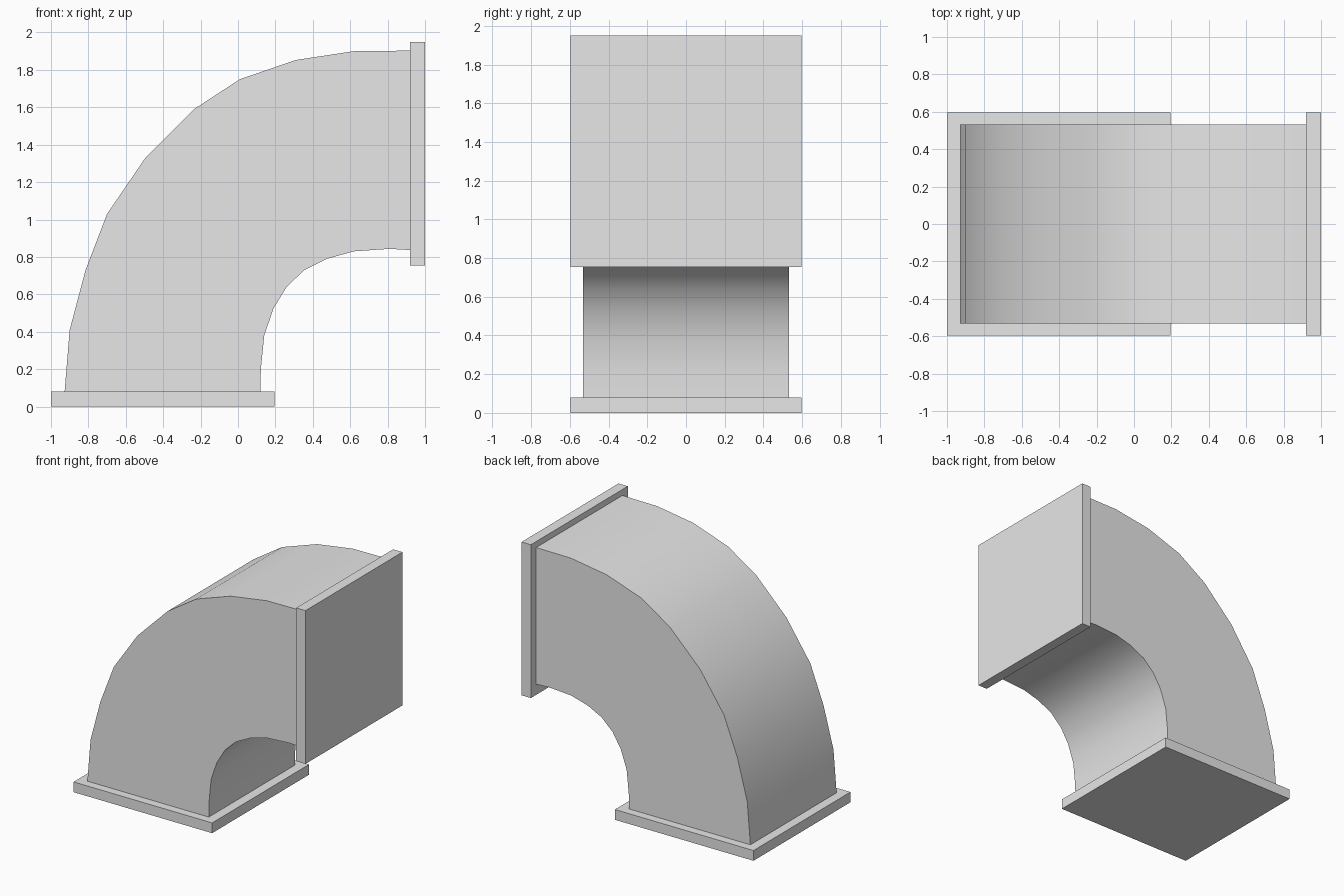
import bpy
import bmesh
from mathutils import Vector

cube = bpy.data.objects.get("Cube")
if cube:
    bpy.data.objects.remove(cube, do_unlink=True)

metal = bpy.data.materials.new("light_grey")
metal.use_nodes = True
GREY = (0.8, 0.8, 0.8, 1.0)
metal.diffuse_color = GREY
metal.node_tree.nodes["Principled BSDF"].inputs["Base Color"].default_value = GREY


def add_object(name, bm):
    bmesh.ops.recalc_face_normals(bm, faces=bm.faces)
    mesh = bpy.data.meshes.new(name)
    bm.to_mesh(mesh)
    bm.free()
    mesh.materials.append(metal)
    obj = bpy.data.objects.new(name, mesh)
    bpy.context.collection.objects.link(obj)
    return obj


def add_box(name, low, high):
    low, high = Vector(low), Vector(high)
    bm = bmesh.new()
    bmesh.ops.create_cube(bm, size=1)
    bmesh.ops.scale(bm, vec=high - low, verts=bm.verts)
    bmesh.ops.translate(bm, vec=(low + high) / 2, verts=bm.verts)
    return add_object(name, bm)


# Square flanges closing both ends
add_box("base_flange", (-1, -0.597, 0), (0.195, 0.597, 0.08))
add_box("end_flange", (0.92, -0.597, 0.755), (1, 0.597, 1.95))

# Curved duct: rectangular rings between the outer and inner bend (x, z)
outer = [(-0.927, 0.08), (-0.90, 0.41), (-0.815, 0.73), (-0.70, 1.03), (-0.495, 1.33),
         (-0.235, 1.59), (0.01, 1.75), (0.31, 1.853), (0.62, 1.90), (0.92, 1.903)]
inner = [(0.12, 0.08), (0.122, 0.20), (0.14, 0.38), (0.19, 0.525), (0.26, 0.64),
         (0.355, 0.73), (0.475, 0.79), (0.62, 0.83), (0.81, 0.843), (0.92, 0.837)]
HALF = 0.531

bm = bmesh.new()
rings = []
for (ox, oz), (ix, iz) in zip(outer, inner):
    corners = [(ox, -HALF, oz), (ox, HALF, oz), (ix, HALF, iz), (ix, -HALF, iz)]
    rings.append([bm.verts.new(c) for c in corners])
for a, b in zip(rings, rings[1:]):
    for i in range(4):
        j = (i + 1) % 4
        bm.faces.new((a[i], a[j], b[j], b[i]))
bm.faces.new(rings[0])
bm.faces.new(rings[-1])
duct = add_object("duct_elbow", bm)

# Smooth bend with sharp corners
bpy.ops.object.select_all(action="DESELECT")
duct.select_set(True)
bpy.context.view_layer.objects.active = duct
bpy.ops.object.shade_smooth_by_angle(angle=0.6)
